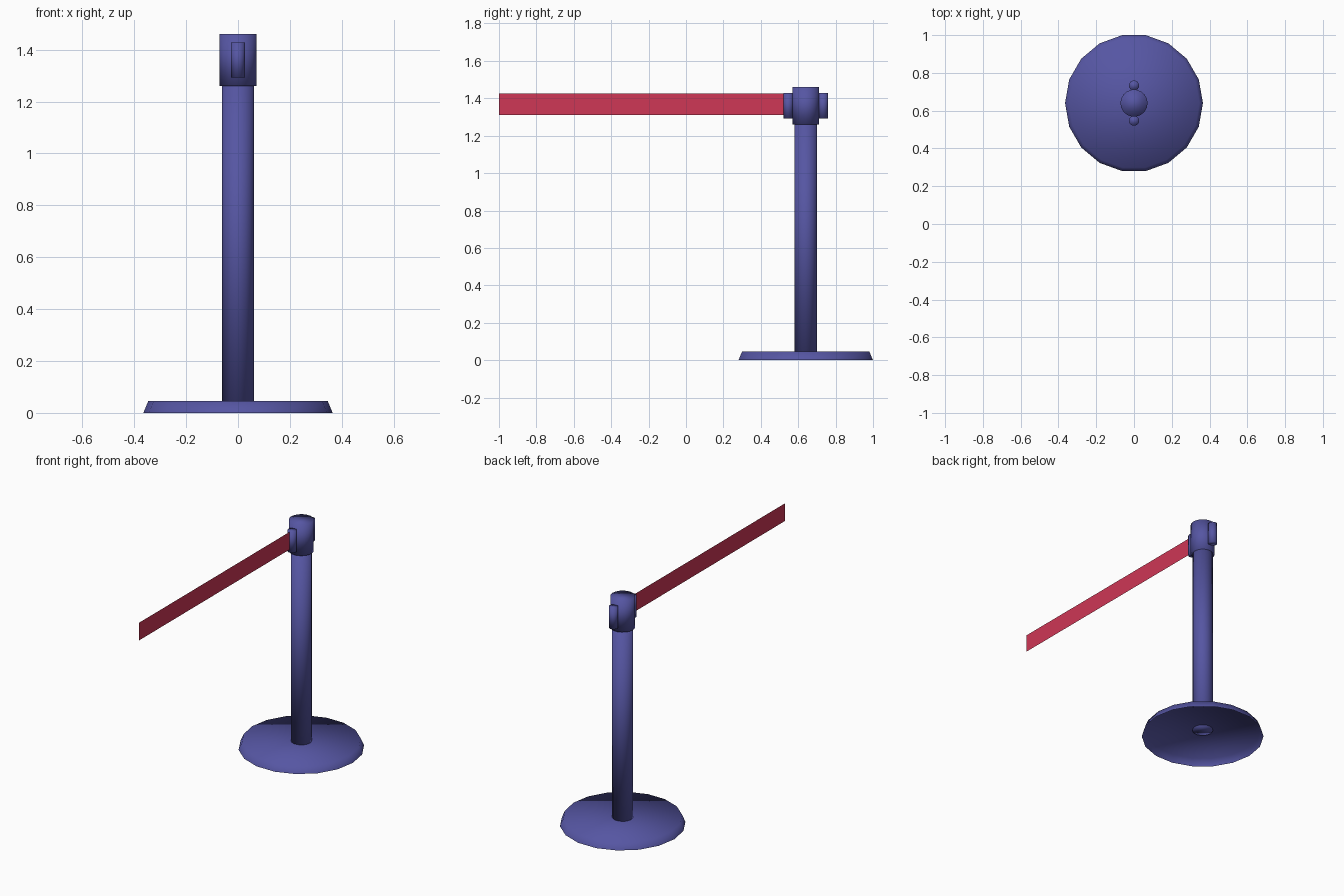
import bpy, bmesh, math

if "Cube" in bpy.data.objects:
    bpy.data.objects.remove(bpy.data.objects["Cube"])

POST_Y = 0.64


def make_material(name, rgb):
    m = bpy.data.materials.new(name)
    m.diffuse_color = (*rgb, 1.0)
    m.use_nodes = True
    m.node_tree.nodes["Principled BSDF"].inputs["Base Color"].default_value = m.diffuse_color
    return m


blue = make_material("slate blue", (0.092, 0.092, 0.365))
red = make_material("belt red", (0.62, 0.038, 0.092))


def add_object(name, bm, mat):
    mesh = bpy.data.meshes.new(name)
    bm.to_mesh(mesh)
    bm.free()
    mesh.materials.append(mat)
    ob = bpy.data.objects.new(name, mesh)
    bpy.context.collection.objects.link(ob)
    return ob


def frustum(name, y, r_low, r_high, z0, z1, sides, bottom=True):
    """Soft-shaded round part with n-gon ends; first vertex lies on +x."""
    bm = bmesh.new()
    rings = []
    for r, z in ((r_low, z0), (r_high, z1)):
        rings.append([bm.verts.new((r * math.cos(math.tau * i / sides),
                                    y + r * math.sin(math.tau * i / sides), z))
                      for i in range(sides)])
    low, high = rings
    for i in range(sides):
        j = (i + 1) % sides
        bm.faces.new((low[i], low[j], high[j], high[i]))
    bm.faces.new(high)
    if bottom:
        bm.faces.new(low[::-1])
    for f in bm.faces:
        f.smooth = True
    return add_object(name, bm, blue)


# Weighted foot: shell open underneath
frustum("base", POST_Y, 0.365, 0.346, 0.0, 0.045, 18, bottom=False)
# Upright tube and its head
frustum("pole", POST_Y, 0.061, 0.061, 0.04, 1.27, 18)
frustum("head", POST_Y, 0.072, 0.072, 1.26, 1.46, 18)
# Belt clips on the front and back of the head
for label, side in (("front_clip", -1), ("back_clip", 1)):
    frustum(label, POST_Y + side * 0.093, 0.027, 0.027, 1.293, 1.428, 16)

# Flat webbing stretched forward from the front clip
bm = bmesh.new()
bm.faces.new([bm.verts.new((0, y, z)) for y, z in
              ((-1.0, 1.312), (0.54, 1.312), (0.54, 1.425), (-1.0, 1.425))])
add_object("belt", bm, red)
